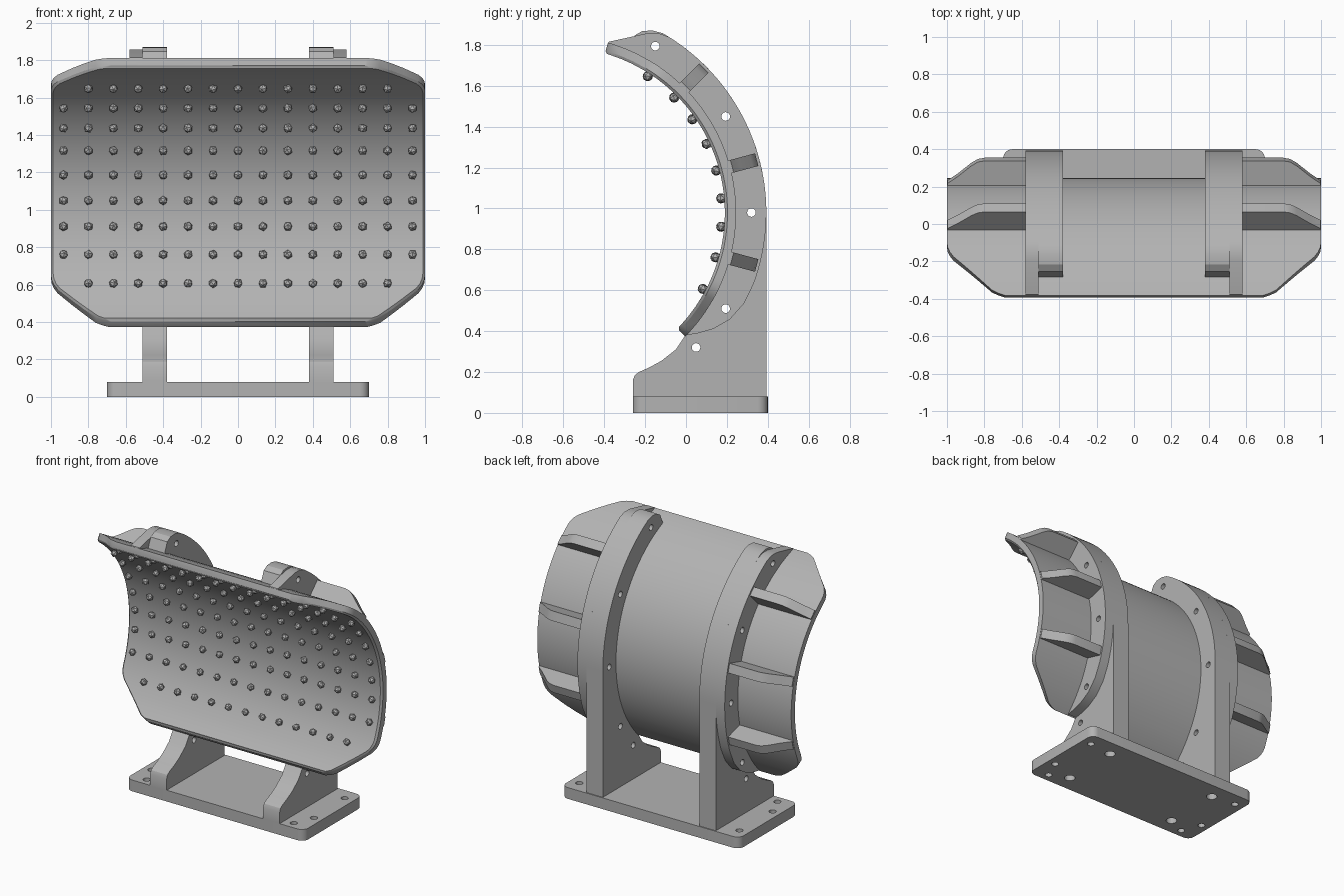
import bpy, bmesh, math, random
from mathutils import Matrix, Vector

random.seed(3)
cube = bpy.data.objects.get("Cube")
if cube:
    bpy.data.objects.remove(cube)

CY, CZ = -0.62, 0.98            # axis of the curved panel
R_IN, R_OUT, R_RIB = 0.81, 0.865, 1.013
TOP, BOT = 74.0, -44.5          # panel end angles in degrees

mat = bpy.data.materials.new("plain grey")
mat.use_nodes = True
grey = (0.45, 0.45, 0.45, 1)
mat.diffuse_color = grey
mat.node_tree.nodes["Principled BSDF"].inputs["Base Color"].default_value = grey


def polar(r, deg):
    a = math.radians(deg)
    return CY + r * math.cos(a), CZ + r * math.sin(a)


def arc(r, a0, a1, n):
    return [polar(r, a0 + (a1 - a0) * i / n) for i in range(n + 1)]


def finish(bm, name, angle=25):
    bmesh.ops.recalc_face_normals(bm, faces=bm.faces)
    me = bpy.data.meshes.new(name)
    bm.to_mesh(me)
    bm.free()
    me.materials.append(mat)
    ob = bpy.data.objects.new(name, me)
    bpy.context.collection.objects.link(ob)
    bpy.ops.object.select_all(action='DESELECT')
    ob.select_set(True)
    bpy.context.view_layer.objects.active = ob
    if angle:
        bpy.ops.object.shade_smooth_by_angle(angle=math.radians(angle))
    return ob


def prism(pts, vec, place):
    """Extrude a closed outline, each point placed in 3D by a function."""
    bm = bmesh.new()
    f = bm.faces.new([bm.verts.new(place(*p)) for p in pts])
    ext = bmesh.ops.extrude_face_region(bm, geom=[f])
    bmesh.ops.translate(bm, vec=vec, verts=[g for g in ext["geom"] if isinstance(g, bmesh.types.BMVert)])
    return bm


def drill(ob, holes):
    """Cut round holes: (centre, axis, radius, length)."""
    bm = bmesh.new()
    for c, axis, r, length in holes:
        m = Matrix.Translation(c) @ Vector((0, 0, 1)).rotation_difference(Vector(axis)).to_matrix().to_4x4()
        bmesh.ops.create_cone(bm, cap_ends=True, segments=20, radius1=r, radius2=r, depth=length, matrix=m)
    cutter = finish(bm, "hole_cutter", 0)
    cutter.hide_render = True
    mod = ob.modifiers.new("holes", 'BOOLEAN')
    mod.object = cutter
    mod.solver = 'EXACT'
    bpy.context.view_layer.objects.active = ob
    bpy.ops.object.modifier_apply(modifier="holes")
    bpy.data.objects.remove(cutter)


# Curved panel with clipped, rounded corners and a chamfered inner edge
def half_width(deg):
    d = min(TOP - deg, deg - BOT)
    knots = [(0, .69), (.8, .725), (2, .76), (15, .965), (17, .985), (19, .996), (21, 1.0)]
    for (d0, w0), (d1, w1) in zip(knots, knots[1:]):
        if d <= d1:
            return w0 + (w1 - w0) * (d - d0) / (d1 - d0)
    return 1.0


edge = [0, .8, 2, 6, 10, 15, 17, 19, 21]
n_mid = 38
lo, hi = BOT + 21, TOP - 21
angles = [BOT + d for d in edge] + [lo + (hi - lo) * i / n_mid for i in range(1, n_mid)] + [TOP - d for d in reversed(edge)]
bm = bmesh.new()
rows = []
for a in angles:
    w = half_width(a)
    c = 0.012
    ri = R_IN + (c if a in (angles[0], angles[-1]) else 0)
    sec = [(-w + c, ri), (w - c, ri), (w, R_IN + c + .001), (w, R_OUT), (-w, R_OUT), (-w, R_IN + c + .001)]
    rows.append([bm.verts.new((x, *polar(r, a))) for x, r in sec])
for p, q in zip(rows, rows[1:]):
    for i in range(6):
        j = (i + 1) % 6
        bm.faces.new((p[i], p[j], q[j], q[i]))
bm.faces.new(rows[0])
bm.faces.new(rows[-1])
finish(bm, "curved_panel")

# Faceted studs on the inner face, shorter rows at top and bottom
bm = bmesh.new()
row_angles = [-28, -16, -5, 5, 15, 25, 35, 45, 57]
for k, a in enumerate(row_angles):
    n = 6 if k in (0, 8) else 7
    for i in range(-n, n + 1):
        rot = Matrix.Rotation(random.uniform(0, 6.28), 4, 'X') @ Matrix.Rotation(random.uniform(0, 6.28), 4, 'Z')
        pos = Matrix.Translation((i * 0.1333, *polar(0.795, a)))
        bmesh.ops.create_icosphere(bm, subdivisions=1, radius=0.025, matrix=pos @ rot)
finish(bm, "studs", 0)

# Base plate with rounded corners
pts = []
for cx, cy, a0 in [(.65, .35, 0), (-.65, .35, 90), (-.65, -.21, 180), (.65, -.21, 270)]:
    for i in range(7):
        t = math.radians(a0 + 15 * i)
        pts.append((cx + .05 * math.cos(t), cy + .05 * math.sin(t)))
base = finish(prism(pts, (0, 0, .08), lambda x, y: (x, y, 0)), "base_plate")
holes = []
for s in (-1, 1):
    for x, y in [(.58, -.2), (.64, -.06), (.63, .3)]:
        holes.append(((s * x, y, .04), (0, 0, 1), .024, .3))
    for y in (-.14, .28):
        holes.append(((s * .445, y, 0), (0, 0, 1), .036, .09))
drill(base, holes)

# Outlines in (y, z)
support_pts = ([(-.26, .08), (.393, .08)] + arc(R_RIB, 0, 60, 30)
               + [polar(1.0, 63), polar(.975, 65.5), polar(.94, 67), polar(.86, 67)]
               + arc(.86, 66, -44, 50)
               + [(-.05, .31), (-.12, .255), (-.18, .222), (-.23, .2), (-.25, .185), (-.26, .16)])
rib_pts = ([polar(.86, -44.3), polar(.90, -41), polar(.945, -37), polar(.985, -32), polar(1.008, -26)]
           + arc(R_RIB, -20, 58, 36) + [polar(1.003, 61), polar(.975, 64), polar(.87, 73.8)]
           + arc(.86, 73.8, -43, 50))

for s, side in ((1, "left"), (-1, "right")):
    # Upright support and the mounting rib bolted to its outer face
    support = finish(prism(support_pts, (s * .13, 0, 0), lambda y, z: (s * .38, y, z)), side + "_support")
    rib = finish(prism(rib_pts, (s * .07, 0, 0), lambda y, z: (s * .51, y, z)), side + "_mounting_rib")
    bolt = [((s * .48, *polar(.94, a)), (1, 0, 0), .021, .4) for a in (60, 30, 0, -30, -44.6)]
    drill(support, bolt)
    drill(rib, bolt[:4])
    # Tapered gussets from the rib to the panel end
    for k, a in enumerate((45, 15, -15)):
        t = math.radians(a)
        normal = Vector((0, -math.sin(t), math.cos(t)))
        outline = [(.57, .855), (.57, 1.0), (.80, 1.0), (.835, .993), (.87, .972),
                   (.94, .915), (.975, .89), (.998, .875), (.998, .855)]
        place = lambda x, r: Vector((s * x, *polar(r, a))) - normal * .032
        finish(prism(outline, normal * .064, place), f"{side}_gusset_{k + 1}")
